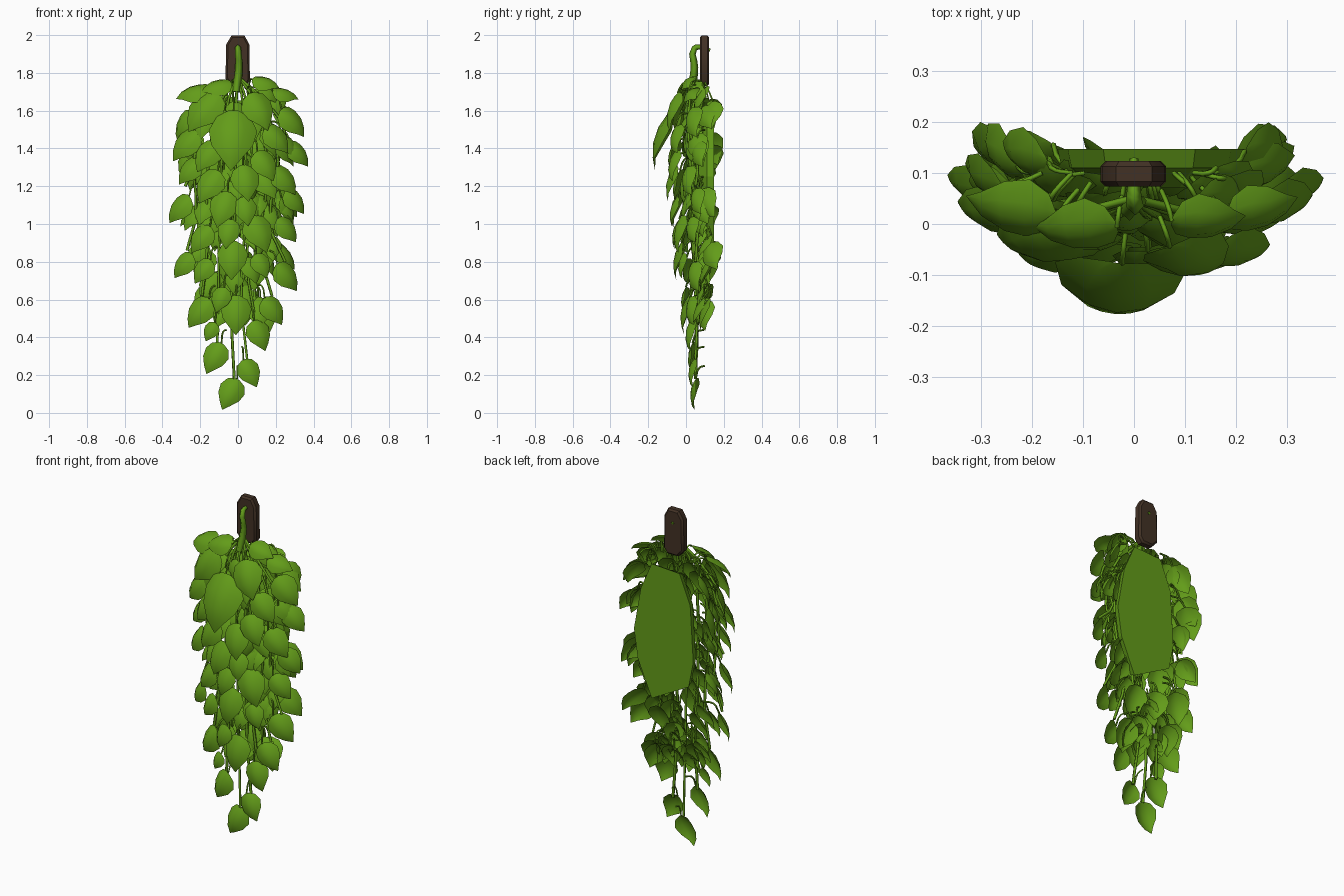
import bpy, bmesh, math, random
from mathutils import Matrix, Vector

if "Cube" in bpy.data.objects:
    bpy.data.objects.remove(bpy.data.objects["Cube"])
random.seed(11)

def material(name, col):
    m = bpy.data.materials.new(name)
    m.diffuse_color = (*col, 1)
    m.use_nodes = True
    m.node_tree.nodes["Principled BSDF"].inputs["Base Color"].default_value = m.diffuse_color
    return m

GREEN = material("leaf green", (0.125, 0.335, 0.010))
BROWN = material("dark wood", (0.054, 0.031, 0.018))

def finish(bm, name, mat, smooth=True):
    me = bpy.data.meshes.new(name)
    bm.to_mesh(me)
    bm.free()
    me.materials.append(mat)
    ob = bpy.data.objects.new(name, me)
    bpy.context.collection.objects.link(ob)
    if smooth:
        for o in bpy.context.selected_objects:
            o.select_set(False)
        ob.select_set(True)
        bpy.context.view_layer.objects.active = ob
        bpy.ops.object.shade_smooth_by_angle(angle=math.radians(40))
    return ob

def lerp_table(table, z):
    for (z0, v0), (z1, v1) in zip(table, table[1:]):
        if z <= z1:
            return v0 + (v1 - v0) * max(0, (z - z0) / (z1 - z0))
    return table[-1][1]

# depth of the foliage front and half width, by height
FRONT = [(.1, .035), (.5, -.01), (.8, -.05), (1.2, -.085), (1.45, -.145), (1.6, -.1), (1.78, .0)]
WIDTH = [(.3, .08), (.5, .17), (.8, .25), (1.1, .29), (1.5, .3), (1.75, .2)]

# leaves: cupped teardrop sheets hanging tip down
ROWS = [(0, .2), (.1, .72), (.32, 1), (.58, .86), (.82, .42), (1, .02)]
leaf_bm = bmesh.new()
petioles = []

def leaf(x, y, z, size, yaw, pitch, roll):
    M = (Matrix.Translation((x, y, z)) @ Matrix.Rotation(yaw, 4, 'Z')
         @ Matrix.Rotation(pitch, 4, 'X') @ Matrix.Rotation(roll, 4, 'Y'))
    grid = []
    for t, w in ROWS:
        grid.append([leaf_bm.verts.new(M @ (size * Vector((
            c * w * .39, .2 * (c * w) ** 2 + .6 * (t - .45) ** 2 - .08, .5 - t))))
            for c in (-1, -.5, 0, .5, 1)])
    for a, b in zip(grid, grid[1:]):
        for i in range(4):
            leaf_bm.faces.new((a[i], b[i], b[i + 1], a[i + 1]))
    base = M @ (size * Vector((0, .04, .5)))
    top = Vector((base.x * .72, min(.1, base.y + .06), min(1.72, base.z + .07)))
    mid = (base + top) / 2 + Vector((base.x * .05, -.005, .025))
    petioles.append([base, mid, top])

# visible outer leaves: x, z, length
OUTER = [(-.03, 1.45, .33), (-.18, 1.6, .26), (-.27, 1.42, .21), (-.23, 1.7, .19), (-.11, 1.73, .17),
         (.14, 1.75, .15), (.24, 1.69, .15), (.11, 1.6, .22), (.28, 1.54, .19), (.31, 1.37, .16),
         (.2, 1.45, .18), (-.25, 1.28, .17), (-.16, 1.36, .19), (.14, 1.31, .18), (.04, 1.22, .2),
         (-.15, 1.2, .2), (.24, 1.23, .18), (.29, 1.12, .16), (-.3, 1.08, .18), (-.08, 1.08, .2),
         (.04, 1.07, .16), (.11, .95, .21), (-.19, .92, .17), (.25, .97, .16), (-.05, .95, .16),
         (-.28, .78, .16), (-.18, .75, .15), (-.03, .81, .21), (.12, .78, .14), (.25, .72, .18),
         (-.2, .53, .19), (-.09, .6, .14), (-.01, .52, .21), (.18, .54, .17), (.11, .41, .17),
         (-.14, .43, .11), (-.13, .29, .18), (.065, .21, .16), (-.045, .1, .18)]
for x, z, s in OUTER:
    if z > .32:
        x *= 1.06
    f = lerp_table(FRONT, z)
    y = f + (.11 - f) * min(1, (x / .37) ** 2)
    lean = -math.copysign(min(.65, 3 * abs(x)), x) * (1 if abs(x) > .04 else .3)
    pitch = -.15 - .17 * max(0, z - .4)
    if z > 1.65:
        lean, pitch = -math.copysign(1.2, x), -.8
    elif z < .32:
        lean = -math.copysign(.45, x)
    leaf(x, y, z, s, 2 * x, pitch, lean)

# inner and rear filler leaves
for i in range(95):
    z = random.uniform(.5, 1.7)
    x = random.uniform(-1, 1) * lerp_table(WIDTH, z)
    f = lerp_table(FRONT, z) + .06
    near = f + (.12 - f) * (x / .35) ** 2
    wide = abs(x) > .2 or z < .85
    rear = (.135 if z > .75 else .1) if wide else .09
    y = near + (max(near, rear) - near) * random.random()
    leaf(x, y, z, random.uniform(.13, .19), 2.6 * x + random.uniform(-.4, .4),
         random.uniform(-.55, -.15), -1.8 * x + random.uniform(-.3, .3))
finish(leaf_bm, "leaves", GREEN)

# stems: trailing vines from the hook plus short leaf stalks
def tubes(name, paths, radius, taper=False):
    cu = bpy.data.curves.new(name, 'CURVE')
    cu.dimensions = '3D'
    cu.bevel_depth = radius
    cu.bevel_resolution = 0
    cu.use_fill_caps = True
    cu.resolution_u = 3
    for path in paths:
        sp = cu.splines.new('BEZIER')
        sp.bezier_points.add(len(path) - 1)
        for i, (bp, p) in enumerate(zip(sp.bezier_points, path)):
            bp.co = p
            bp.handle_left_type = bp.handle_right_type = 'AUTO'
            bp.radius = (.5 + .9 * i / (len(path) - 1)) if taper else 1
    cu.materials.append(GREEN)
    ob = bpy.data.objects.new(name, cu)
    bpy.context.collection.objects.link(ob)

tubes("leaf_stalks", petioles, .005)
ENDS = [(-.02, .18), (.05, .27), (-.11, .36), (.09, .5), (.18, .62), (-.19, .62),
        (-.27, .86), (.25, .8), (-.28, 1.2), (.29, 1.2)]
vines = []
for x, z in ENDS:
    d = 1.72 - z
    vines.append([(0, .05, 1.78), (x * .45, .02, 1.66), (x * .85, .02, 1.7 - d * .4),
                  (x * .75 - .02, .06, 1.7 - d * .75), (x, .05, z)])
tubes("trailing_vines", vines, .008)
tubes("hanging_stem", [[(0, .128, 1.92), (0, .08, 1.935), (0, .045, 1.93),
                        (.005, .045, 1.83), (-.01, .03, 1.7)]], .017, True)

# flat rounded backing behind the leaves
OUTLINE = [(.12, 1.66), (-.06, 1.65), (-.13, 1.48), (-.15, 1.15), (-.12, 1.0),
           (.12, .87), (.21, 1.08), (.235, 1.25), (.19, 1.5)]
bm = bmesh.new()
rings = []
for y, k in ((.147, 1), (.11, .95), (.07, .65)):
    rings.append([bm.verts.new((.03 + (x - .03) * k, y, 1.27 + (z - 1.27) * k)) for x, z in OUTLINE])
n = len(OUTLINE)
for a, b in zip(rings, rings[1:]):
    for i in range(n):
        bm.faces.new((a[i], a[(i + 1) % n], b[(i + 1) % n], b[i]))
bm.faces.new(rings[0])
bm.faces.new(rings[-1])
bmesh.ops.recalc_face_normals(bm, faces=bm.faces)
finish(bm, "leaf_backing", GREEN, False)

# wooden wall hanger: chamfered plate
PLATE = [(.063, 1.76), (.06, 1.95), (.035, 1.997), (-.035, 1.997), (-.063, 1.95),
         (-.066, 1.77), (-.03, 1.73), (.04, 1.73)]
bm = bmesh.new()
face = bm.faces.new([bm.verts.new((x, .073, z)) for x, z in PLATE])
ext = bmesh.ops.extrude_face_region(bm, geom=[face])
bmesh.ops.translate(bm, vec=(0, .05, 0), verts=[v for v in ext["geom"] if isinstance(v, bmesh.types.BMVert)])
bmesh.ops.recalc_face_normals(bm, faces=bm.faces)
bmesh.ops.bevel(bm, geom=[e for e in bm.edges if abs(e.verts[0].co.y - e.verts[1].co.y) < .001],
                offset=.01, segments=1, affect='EDGES')
finish(bm, "wall_hanger", BROWN, True)
